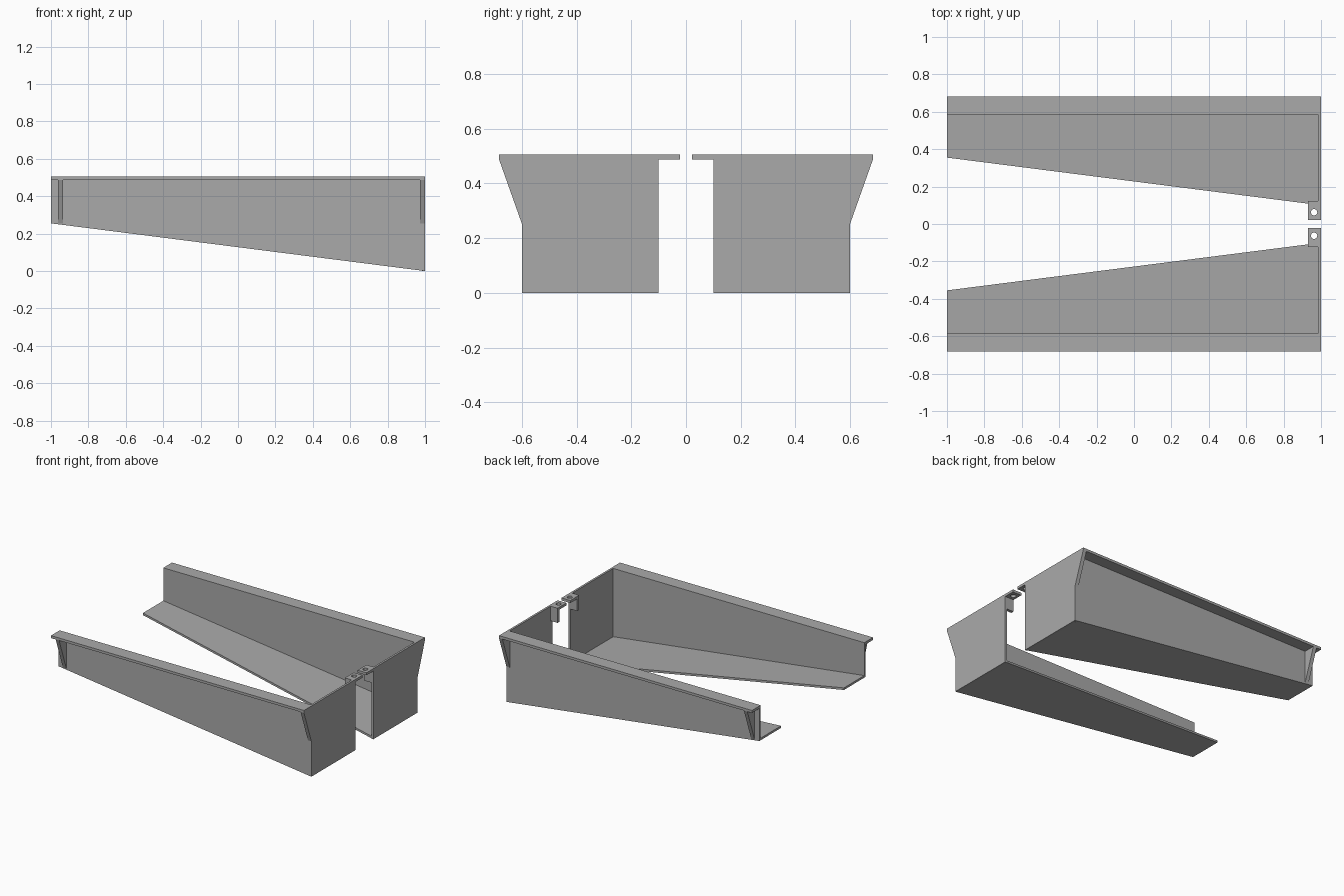
import bpy
import bmesh
import math
from mathutils import Vector

default = bpy.data.objects.get("Cube")
if default:
    bpy.data.objects.remove(default)

grey = bpy.data.materials.new("plain grey")
grey.use_nodes = True
grey.diffuse_color = (0.4, 0.4, 0.4, 1)
grey.node_tree.nodes["Principled BSDF"].inputs["Base Color"].default_value = (0.4, 0.4, 0.4, 1)

TOP, LIP = 0.505, 0.487        # upper face and underside of the rim
SKIN = 0.015                   # sheet thickness
SIDE, INNER, RIM = 0.6, 0.1, 0.683


def floor_z(x):
    return 0.1275 * (1 - x)


def prism(name, loops, depth):
    """Extrude an outline (plus optional hole loops) and mirror it across y."""
    bm = bmesh.new()
    edges = []
    for loop in loops:
        vs = [bm.verts.new(p) for p in loop]
        edges += [bm.edges.new((a, b)) for a, b in zip(vs, vs[1:] + vs[:1])]
    if len(loops) == 1:
        bm.faces.new(bm.verts)
    else:
        bmesh.ops.triangle_fill(bm, use_beauty=True, edges=edges)
    out = bmesh.ops.extrude_face_region(bm, geom=bm.faces[:], use_keep_orig=True)
    moved = [g for g in out["geom"] if isinstance(g, bmesh.types.BMVert)]
    bmesh.ops.translate(bm, verts=moved, vec=Vector(depth))
    bmesh.ops.recalc_face_normals(bm, faces=bm.faces[:])
    mesh = bpy.data.meshes.new(name)
    bm.to_mesh(mesh)
    bm.free()
    mesh.materials.append(grey)
    ob = bpy.data.objects.new(name, mesh)
    bpy.context.collection.objects.link(ob)
    mirror = ob.modifiers.new("other side", "MIRROR")
    mirror.use_axis = (False, True, False)
    return ob


def box(name, x0, x1, y0, y1, z0, z1):
    base = [(x0, y0, z0), (x1, y0, z0), (x1, y1, z0), (x0, y1, z0)]
    return prism(name, [base], (0, 0, z1 - z0))


# Long side wall, taller toward the closed end
y = SIDE - SKIN
prism("side_wall", [[(-1, y, floor_z(-1)), (1, y, 0), (1, y, TOP), (-1, y, TOP)]], (0, SKIN, 0))

# Sloping, tapered floor
plan = [(-1, 0.355), (1, INNER), (1, y), (-1, y)]
prism("floor", [[(px, py, floor_z(px)) for px, py in plan]], (0, 0, SKIN))

# Closed end and outward rim
box("end_wall", 1 - SKIN, 1, INNER, y, 0, TOP)
box("rim", -1, 1, SIDE, RIM, LIP, TOP)

# Triangular gussets under the rim
for name, x in (("open_end_gusset", -0.963), ("closed_end_gusset", 0.973)):
    prism(name, [[(x, SIDE, 0.253), (x, RIM, LIP), (x, SIDE, LIP)]], (0.027, 0, 0))

# Joining tab with a screw hole, and its leg against the end wall
tab = [(0.93, 0.022, LIP), (1, 0.022, LIP), (1, INNER, LIP), (1 - SKIN, INNER, LIP),
       (1 - SKIN, 0.122, LIP), (0.93, 0.122, LIP)]
angles = [math.tau * i / 24 for i in range(24)]
hole = [(0.963 + 0.017 * math.cos(a), 0.063 + 0.017 * math.sin(a), LIP) for a in angles]
prism("joining_tab", [tab, hole], (0, 0, TOP - LIP))
box("tab_leg", 0.93, 1 - SKIN, INNER, 0.122, 0.4, LIP)
